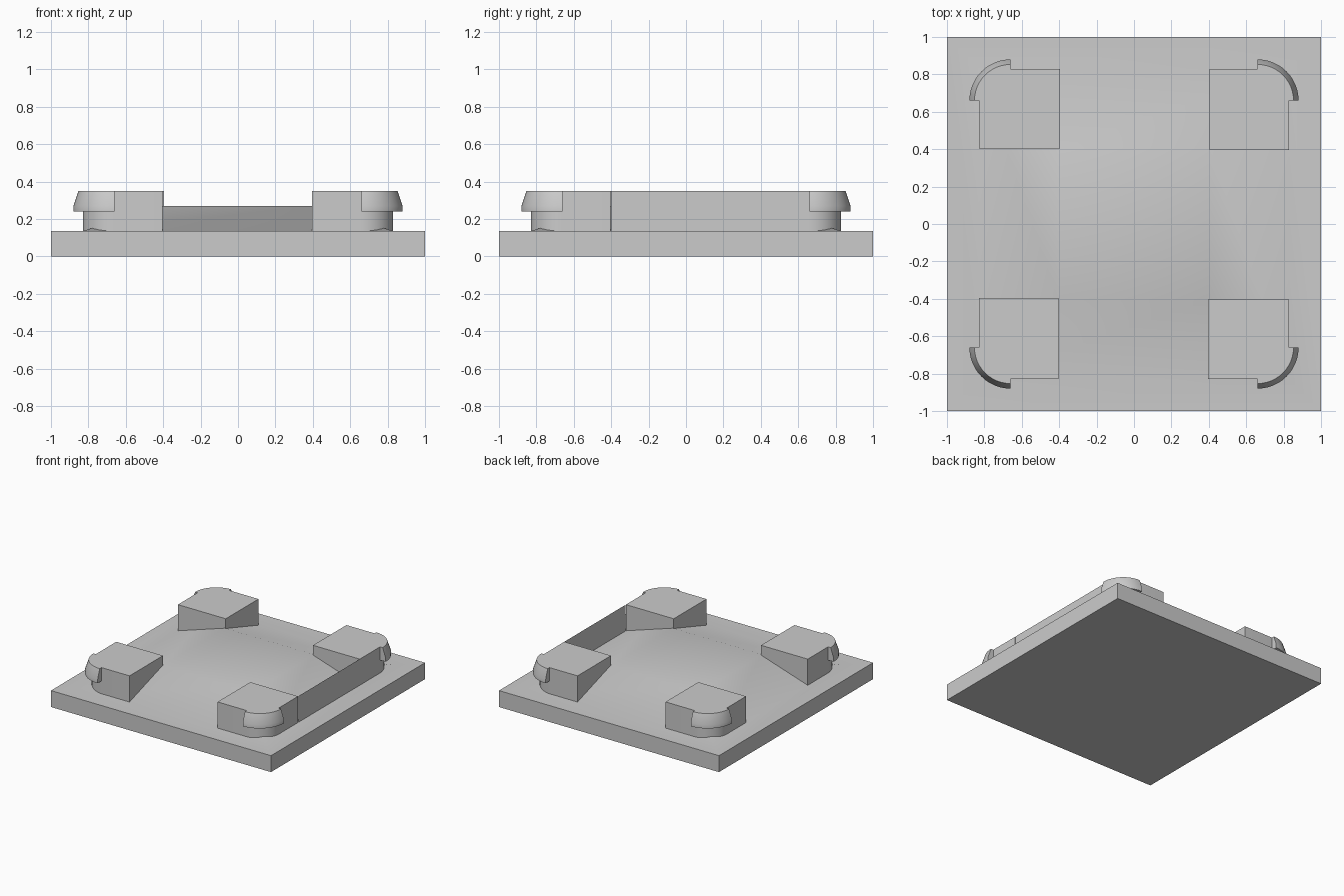
import bpy, bmesh
from math import sin, cos, pi, radians

cube = bpy.data.objects.get("Cube")
if cube:
    bpy.data.objects.remove(cube, do_unlink=True)

grey = bpy.data.materials.new("light grey")
grey.use_nodes = True
grey.diffuse_color = (0.6, 0.6, 0.6, 1)
grey.node_tree.nodes["Principled BSDF"].inputs["Base Color"].default_value = (0.6, 0.6, 0.6, 1)

PLATE, PLATEAU, TOP = 0.135, 0.27, 0.35   # heights
OUTER, INNER, CENTRE = 0.83, 0.40, 0.66   # raised area half-widths, corner arc centre
STEPS = 12


def finish(name, bm, turn=0):
    bmesh.ops.remove_doubles(bm, verts=bm.verts, dist=0.0005)
    mesh = bpy.data.meshes.new(name)
    bm.to_mesh(mesh)
    bm.free()
    mesh.materials.append(grey)
    ob = bpy.data.objects.new(name, mesh)
    bpy.context.collection.objects.link(ob)
    ob.rotation_euler.z = turn
    bpy.ops.object.select_all(action='DESELECT')
    ob.select_set(True)
    bpy.context.view_layer.objects.active = ob
    bpy.ops.object.shade_smooth_by_angle(angle=radians(30))
    return ob


def loft(bm, rings, closed=True):
    """Bridge successive rings of equal length with quads."""
    rows = [[bm.verts.new(p) for p in ring] for ring in rings]
    n = len(rows[0])
    for a, b in zip(rows, rows[1:]):
        for i in range(n if closed else n - 1):
            j = (i + 1) % n
            bm.faces.new((a[i], a[j], b[j], b[i]))
    return rows


# Base plate rising to a shallow plateau with sloping sides
bm = bmesh.new()
levels = [(1, 0), (1, PLATE), (OUTER, PLATE), (INNER + 0.005, PLATEAU)]
rows = loft(bm, [[(-s, -s, z), (s, -s, z), (s, s, z), (-s, s, z)] for s, z in levels])
bm.faces.new(rows[0][::-1])
bm.faces.new(rows[-1])
finish("base_plate", bm)


def arc(radius, z):
    return [(CENTRE + radius * cos(a), CENTRE + radius * sin(a), z)
            for a in (i * pi / 2 / STEPS for i in range(STEPS + 1))]


def corner_block(name, turn):
    bm = bmesh.new()
    r = OUTER - CENTRE
    # Block with one rounded outer corner
    sections = []
    for z in (PLATE, TOP):
        sections.append([(INNER + 0.005, INNER - 0.005, z), (OUTER, INNER - 0.005, z)]
                        + arc(r, z) + [(INNER + 0.005, OUTER, z)])
    rows = loft(bm, sections)
    bm.faces.new(rows[0][::-1])
    bm.faces.new(rows[-1])
    # Overhanging bevelled lip around the corner
    profile = [(r, 0.24), (0.22, 0.24), (0.22, 0.27), (0.193, TOP), ]
    lip = loft(bm, [arc(rad, z) for rad, z in profile + [(r, TOP)]], closed=False)
    bm.faces.new([row[0] for row in lip])
    bm.faces.new([row[-1] for row in lip][::-1])
    return finish(name, bm, turn)


for i, name in enumerate(("back_left", "back_right", "front_right", "front_left")):
    corner_block(name + "_corner_block", i * pi / 2)

# Thin upright panel closing the left side between two blocks
bm = bmesh.new()
loft(bm, [[(OUTER, y, z) for y in (-INNER, INNER)] for z in (PLATE, TOP)], closed=False)
finish("left_side_panel", bm)
